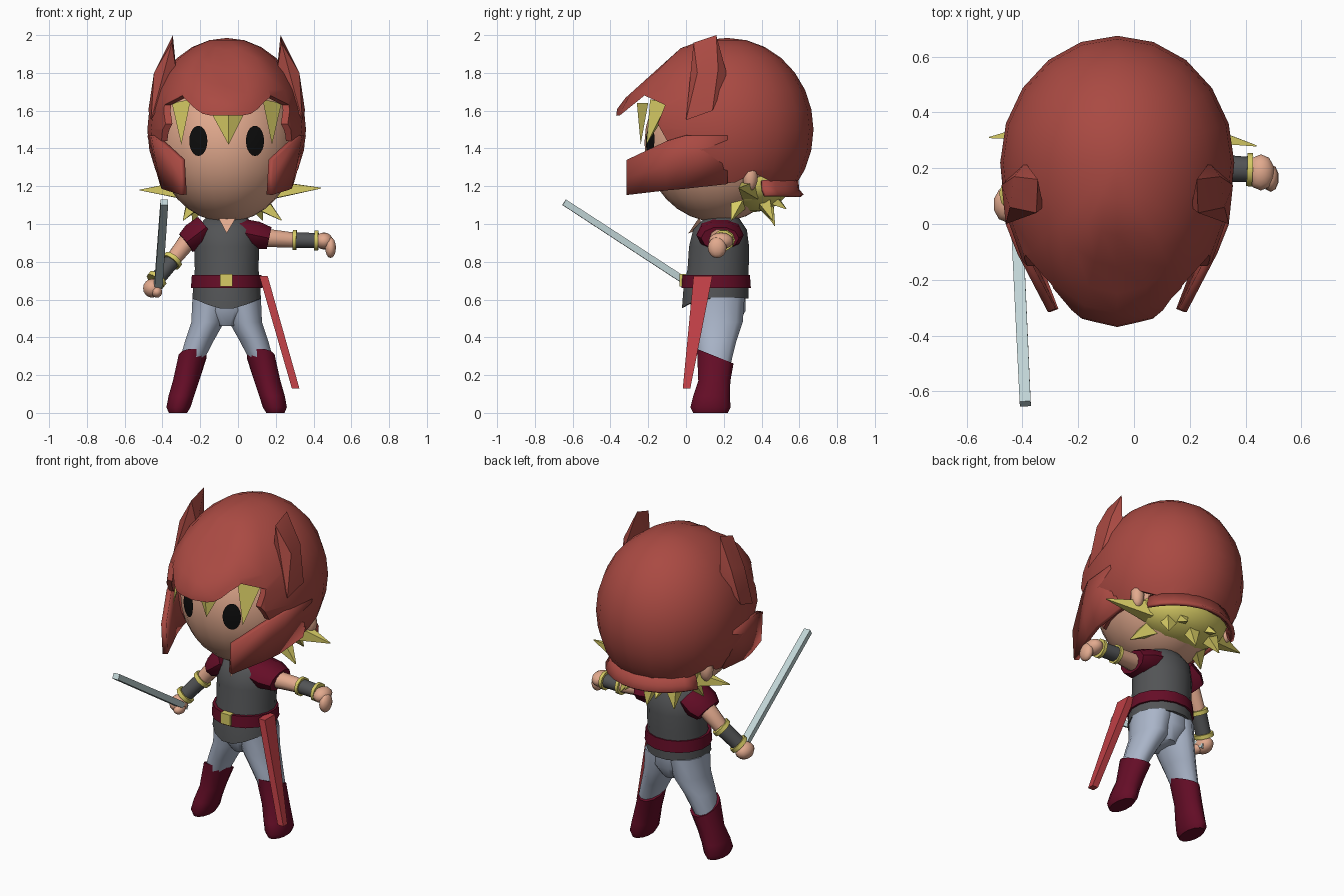
import bpy, bmesh, math
from mathutils import Vector

if "Cube" in bpy.data.objects:
    bpy.data.objects.remove(bpy.data.objects["Cube"])

CX = -0.06  # symmetry plane of the figure


def colour(name, r, g, b):
    m = bpy.data.materials.new(name)
    m.diffuse_color = (r, g, b, 1)
    m.use_nodes = True
    m.node_tree.nodes["Principled BSDF"].inputs["Base Color"].default_value = m.diffuse_color
    return m


RED = colour("helmet red", .40, .068, .055)
SCAB = colour("scabbard red", .52, .05, .06)
WINE = colour("wine red", .13, .004, .02)
GREY = colour("dark grey", .085, .088, .092)
BLUE = colour("pale blue", .40, .46, .58)
GOLD = colour("yellow", .68, .60, .13)
SKIN = colour("skin", .76, .40, .27)
BLACK = colour("black", .004, .004, .004)
STEEL = colour("pale steel", .53, .66, .67)


def finish(name, bm, mat, angle=40):
    bmesh.ops.recalc_face_normals(bm, faces=bm.faces)
    me = bpy.data.meshes.new(name)
    bm.to_mesh(me)
    bm.free()
    ob = bpy.data.objects.new(name, me)
    bpy.context.collection.objects.link(ob)
    if mat:
        me.materials.append(mat)
    bpy.ops.object.select_all(action='DESELECT')
    ob.select_set(True)
    bpy.context.view_layer.objects.active = ob
    bpy.ops.object.shade_smooth_by_angle(angle=math.radians(angle))
    return ob


def apply_mod(ob, kind, **kw):
    bpy.context.view_layer.objects.active = ob
    mod = ob.modifiers.new(kind, kind)
    for k, v in kw.items():
        setattr(mod, k, v)
    bpy.ops.object.modifier_apply(modifier=mod.name)


def ellipsoid(name, mat, c, r, seg=16, rings=10):
    bm = bmesh.new()
    bmesh.ops.create_uvsphere(bm, u_segments=seg, v_segments=rings, radius=1)
    for v in bm.verts:
        v.co = Vector(c) + Vector([a * b for a, b in zip(v.co, r)])
    return finish(name, bm, mat, 60)


def hull(name, mat, pts):
    bm = bmesh.new()
    for p in pts:
        bm.verts.new(p)
    bmesh.ops.convex_hull(bm, input=bm.verts)
    return finish(name, bm, mat, 25)


def loft(name, mat, rings, n=12, along=False, shape=None, angle=50):
    """rings: (centre, half width, half depth); level rings or square to the path."""
    u, w = Vector((1, 0, 0)), Vector((0, 1, 0))
    if along:
        d = (Vector(rings[-1][0]) - Vector(rings[0][0])).normalized()
        u = d.cross(Vector((.01, 1, 0)) if abs(d.y) < .7 else Vector((0, 0, 1))).normalized()
        w = d.cross(u)
    bm = bmesh.new()
    loops = []
    for i, (c, a, b) in enumerate(rings):
        loop = []
        for k in range(n):
            t = math.tau * (k + .5) / n
            p = Vector(c) + u * a * math.cos(t) + w * b * math.sin(t)
            if shape:
                p.z += shape(i, math.sin(t))
            loop.append(bm.verts.new(p))
        loops.append(loop)
    for A, B in zip(loops, loops[1:]):
        for k in range(n):
            bm.faces.new((A[k], A[(k + 1) % n], B[(k + 1) % n], B[k]))
    bm.faces.new(loops[0])
    bm.faces.new(loops[-1])
    return finish(name, bm, mat, angle)


def strip(name, mat, rows, thick):
    """Plate from rows of points, thickened."""
    bm = bmesh.new()
    vs = [[bm.verts.new(p) for p in row] for row in rows]
    for A, B in zip(vs, vs[1:]):
        for k in range(len(A) - 1):
            bm.faces.new((A[k], A[k + 1], B[k + 1], B[k]))
    ob = finish(name, bm, mat, 35)
    apply_mod(ob, 'SOLIDIFY', thickness=thick, offset=0)
    return ob


# Helmet: sphere stretched to the front, with a flat sloping brow
bm = bmesh.new()
bmesh.ops.create_uvsphere(bm, u_segments=20, v_segments=14, radius=1)
for v in bm.verts:
    x, y, z = v.co
    y = .22 + y * (.455 if y > 0 else .6)
    z = 1.5 + .485 * z
    v.co = (CX + .42 * x, y, min(z, 1.965 + .9 * (y - .01)))
helmet = finish("helmet", bm, RED, 35)
apply_mod(helmet, 'SOLIDIFY', thickness=.03, offset=-1)
# Cutter: side outline of the face opening and lower rim
outline = [(-1, 1.575), (-.35, 1.575), (-.22, 1.68), (-.11, 1.63), (-.15, 1.53), (-.1, 1.44), (0, 1.44),
           (0, 1.2), (.26, 1.22), (.36, 1.27), (.5, 1.2), (.8, 1.15), (.8, .8), (-1, .8)]
bm = bmesh.new()
face = bm.faces.new([bm.verts.new((-1, y, z)) for y, z in outline])
ext = bmesh.ops.extrude_face_region(bm, geom=[face])
for g in ext["geom"]:
    if isinstance(g, bmesh.types.BMVert):
        g.co.x = 1
cutter = finish("helmet_cutter", bm, None)
cutter.hide_render = True
apply_mod(helmet, 'BOOLEAN', operation='DIFFERENCE', object=cutter, solver='EXACT')
bpy.data.objects.remove(cutter)
bpy.ops.object.select_all(action='DESELECT')
helmet.select_set(True)
bpy.ops.object.shade_smooth_by_angle(angle=math.radians(35))

# Flared rim at the back of the helmet
arc = [math.radians(30 + 12 * k) for k in range(11)]
strip("helmet_rim", RED, [[(CX + a * math.cos(t), .22 + b * math.sin(t), z) for t in arc]
                          for a, b, z in ((.33, .365, 1.23), (.345, .37, 1.18), (.36, .395, 1.15))], .02)

for s, side in ((-1, "left"), (1, "right")):
    def m(x, y, z):
        return (CX + s * x, y, z)
    # Cheek guards: (y, top z, bottom z, top x, bottom x)
    guard = [(.22, 1.47, 1.215, .405, .34), (0, 1.47, 1.19, .385, .33),
             (-.1, 1.44, 1.18, .345, .305), (-.31, 1.34, 1.155, .235, .225)]
    strip("cheek_guard_" + side, RED,
          [[m(xt, y, zt), m(xt * .55 + xb * .45, y, (zt + zb) / 2), m(xb, y, zb)] for y, zt, zb, xt, xb in guard], .03)
    # Pointed horns on the helmet
    hull("helmet_horn_" + side, RED, [m(*p) for p in (
        (.40, .0, 1.55), (.415, .14, 1.6), (.33, .22, 1.78), (.265, .06, 1.8),
        (.285, .16, 2.0), (.29, .04, 1.96), (.385, .06, 1.8), (.37, .17, 1.82))])
    ellipsoid("ear_" + side, SKIN, m(.32, .34, 1.25), (.04, .04, .075), 10, 8)
    # Eye plate lying on the face
    bm = bmesh.new()
    prev = None
    mid = None
    for r in (0, .5, 1):
        ring = []
        for k in range(20 if r else 1):
            t = math.tau * k / 20
            x, z = .15 + .048 * r * math.cos(t), 1.44 + .08 * r * math.sin(t)
            y = .17 - .39 * math.sqrt(1 - (x / .37) ** 2 - ((z - 1.43) / .42) ** 2) - .008
            ring.append(bm.verts.new(m(x, y, z)))
        for k in range(20):
            if r == .5:
                bm.faces.new((prev[0], ring[k], ring[(k + 1) % 20]))
            elif r == 1:
                bm.faces.new((prev[k], ring[k], ring[(k + 1) % 20], prev[(k + 1) % 20]))
        prev = ring
    finish("eye_" + side, bm, BLACK)
    # Side fringe
    hull("fringe_" + side, GOLD, [m(*p) for p in (
        (.29, -.10, 1.64), (.19, -.19, 1.66), (.24, -.07, 1.64), (.24, -.21, 1.42))])
    # Legs and boots
    loft("leg_" + side, BLUE, [(m(.075, .17, .61), .11, .145), (m(.10, .17, .48), .09, .135),
                               (m(.145, .16, .38), .078, .11), (m(.185, .155, .28), .066, .09),
                               (m(.2, .15, .22), .06, .08)], 12)
    loft("boot_" + side, WINE, [(m(.18, .155, .30), .076, .1), (m(.215, .15, .17), .072, .088),
                                (m(.24, .135, .09), .07, .1), (m(.255, .13, .03), .066, .11),
                                (m(.258, .13, 0), .05, .095)], 12,
         shape=lambda i, f: -.04 * f if i == 0 else 0)

# Head, middle fringe and hair at the nape
ellipsoid("head", SKIN, (CX, .17, 1.43), (.37, .39, .42), 24, 16)
hull("fringe_middle", GOLD, [(-.17, -.2, 1.64), (.06, -.2, 1.64), (-.05, -.26, 1.64), (-.05, -.24, 1.42)])
ellipsoid("nape_hair", GOLD, (CX, .34, 1.21), (.29, .21, .15), 12, 8)
spikes = [((-.28, .34, 1.18), (-.52, .31, 1.18)), ((.17, .34, 1.18), (.44, .28, 1.19)),
          ((-.22, .28, 1.13), (-.29, .24, 1.02)), ((.1, .28, 1.13), (.23, .24, 1.02)),
          ((-.2, .4, 1.14), (-.24, .46, 1.01)), ((-.06, .42, 1.13), (-.06, .47, .99)),
          ((.08, .4, 1.14), (.13, .46, 1.02)), ((-.14, .42, 1.16), (-.16, .53, 1.08)),
          ((.03, .42, 1.16), (.05, .53, 1.08))]
for i, (a, b) in enumerate(spikes):
    loft("hair_spike_%d" % i, GOLD, [(a, .07, .06), (b, .003, .003)], 4, True, angle=20)

# Neck, collar opening, tunic, belt, trousers
loft("neck", SKIN, [((CX, .19, .98), .07, .06), ((CX, .19, 1.1), .07, .06)], 10)
hull("collar_opening", SKIN, [(-.105, .07, 1.035), (-.01, .07, 1.035), (-.06, .012, .95), (-.06, .09, .98)])
loft("tunic", GREY, [((CX, .155, .605), .185, .18), ((CX, .16, .68), .18, .175), ((CX, .17, .76), .172, .165),
                     ((CX, .175, .88), .175, .162), ((CX, .18, .97), .17, .145), ((CX, .19, 1.035), .11, .09)], 16,
     shape=lambda i, f: -.055 * max(0, -f) ** 3 if i == 0 else 0)
loft("belt", WINE, [((CX, .16, .66), .193, .187), ((CX, .16, .73), .188, .182)], 16)
hull("buckle", GOLD, [(x, y, z) for x in (-.095, -.03) for y in (-.035, .0) for z in (.668, .735)])
loft("trouser_seat", BLUE, [((CX, .17, .64), .165, .15), ((CX, .17, .54), .155, .15), ((CX, .17, .46), .06, .10)], 12)


# Arms: sleeve, bare arm, wrist guard, two bands, fist
def arm(side, shoulder, cap, elbow, wrist):
    S, C, E, W = map(Vector, (shoulder, cap, elbow, wrist))
    loft("sleeve_" + side, WINE, [(S, .075, .12), (S.lerp(C, .6), .078, .125), (C, .062, .10)], 10, True)
    loft("upper_arm_" + side, SKIN, [(S, .05, .05), (C, .05, .055), (E, .042, .045)], 10, True)
    loft("wrist_guard_" + side, GREY, [(E, .044, .05), (W, .042, .045)], 10, True)
    for k, (a, b) in enumerate(((-.04, .12), (.88, 1.04))):
        loft("arm_band_%s_%d" % (side, k), GOLD, [(E.lerp(W, a), .056, .06), (E.lerp(W, b), .056, .06)], 10, True)


arm("right", (0, .18, .96), (.165, .18, .925), (.295, .2, .915), (.42, .195, .912))
arm("left", (-.17, .18, .98), (-.275, .175, .90), (-.345, .15, .81), (-.435, .095, .70))
ellipsoid("fist_right", SKIN, (.455, .185, .91), (.05, .065, .045), 10, 8)
ellipsoid("fingers_right", SKIN, (.49, .165, .875), (.03, .05, .055), 10, 8)
ellipsoid("fist_left", SKIN, (-.455, .07, .66), (.05, .065, .05), 10, 8)
ellipsoid("fingers_left", SKIN, (-.43, .04, .64), (.03, .045, .03), 10, 8)

# Sword and scabbard
loft("sword", STEEL, [((-.435, .10, .63), .026, .018), ((-.42, .0, .695), .03, .026),
                      ((-.39, -.645, 1.115), .028, .024)], 4, True, angle=20)
hull("scabbard", SCAB, [(x + a, y, z) for x, y0, z, h, w in ((.135, .09, .725, .05, .022), (.305, .003, .13, .02, .02))
                        for a in (-w, w) for y in (y0 - h, y0 + h)])
